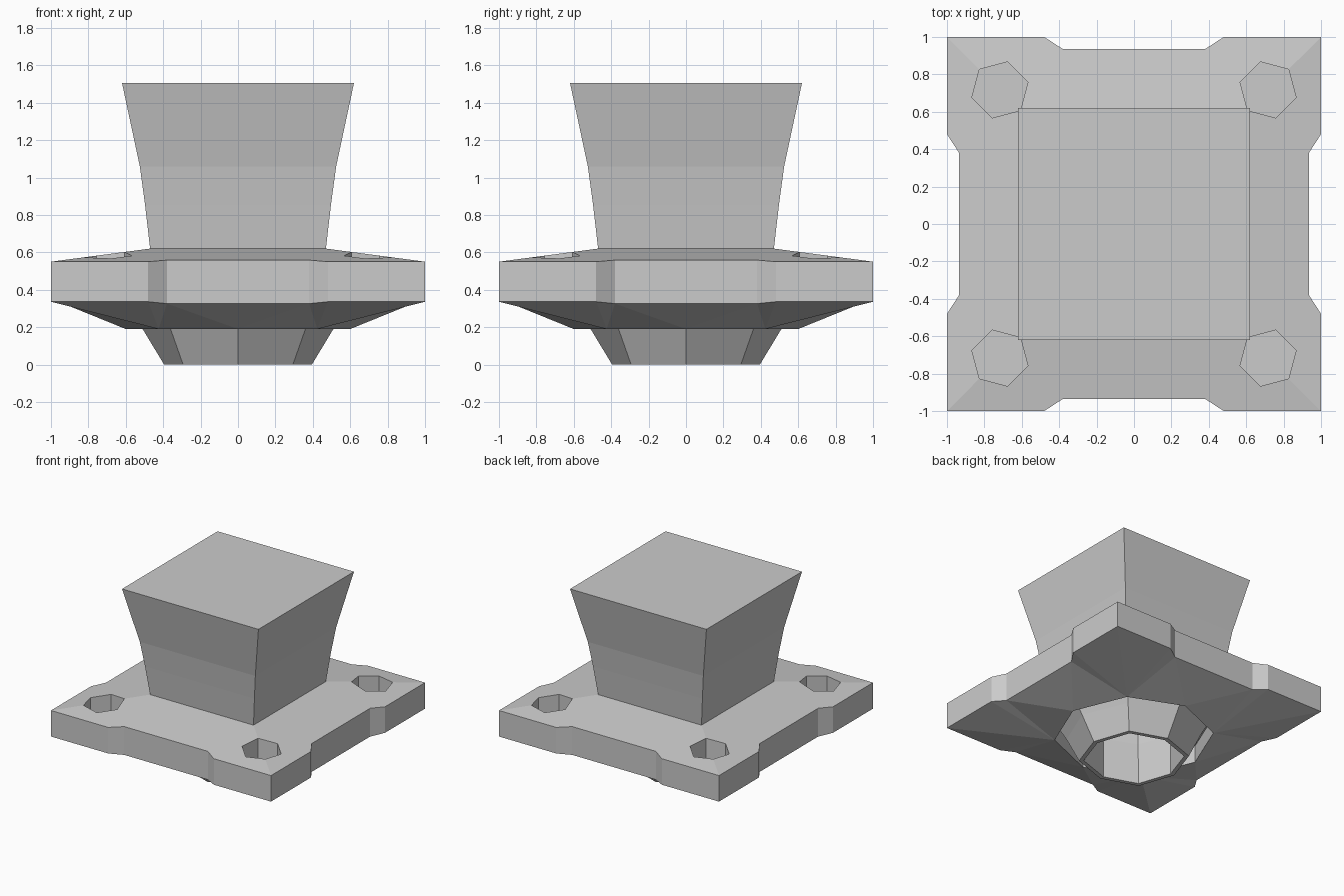
import bpy, bmesh, math

if "Cube" in bpy.data.objects:
    bpy.data.objects.remove(bpy.data.objects["Cube"])


def finish(name, bm):
    bmesh.ops.remove_doubles(bm, verts=bm.verts, dist=1e-4)
    bmesh.ops.recalc_face_normals(bm, faces=bm.faces)
    me = bpy.data.meshes.new(name)
    bm.to_mesh(me)
    bm.free()
    ob = bpy.data.objects.new(name, me)
    bpy.context.collection.objects.link(ob)
    return ob


def polygon(r, z, diag=None):
    # octagon with points on the axes
    return [((diag or r) * math.cos(i * math.pi / 4), (diag or r) * math.sin(i * math.pi / 4), z) if i % 2
            else (r * math.cos(i * math.pi / 4), r * math.sin(i * math.pi / 4), z) for i in range(8)]


def square(h, z):
    return [(h, h, z), (-h, h, z), (-h, -h, z), (h, -h, z)]


def loft(bm, rings, start=False, end=False, loop=False):
    vs = [[bm.verts.new(p) for p in ring] for ring in rings]
    pairs = list(zip(vs, vs[1:]))
    if loop:
        pairs.append((vs[-1], vs[0]))
    for a, b in pairs:
        for i in range(len(a)):
            j = (i + 1) % len(a)
            bm.faces.new((a[i], a[j], b[j], b[i]))
    if start:
        bm.faces.new(vs[0])
    if end:
        bm.faces.new(vs[-1])


# Base plate: notched outline, sloped top, faceted underside
bm = bmesh.new()
quarter = [(.935, .38, 1), (1, .48, 0), (1, 1, 0), (.48, 1, 0), (.38, .935, 1)]
low, high = [], []
for k in range(4):
    for x, y, notch in quarter:
        for _ in range(k):
            x, y = -y, x
        low.append((x, y, .326 if notch else .336))
        high.append((x, y, .5586 if notch else .55))
loft(bm, [low, high])


def face(*pts):
    bm.faces.new([bm.verts.new(p) for p in pts])


lip = polygon(.6, .19)
crown = square(.47, .62)
for k in range(4):
    p, q = low[k * 5:k * 5 + 5], low[k * 5 - 1]
    a, d, b = lip[2 * k], lip[2 * k + 1], lip[(2 * k + 2) % 8]
    face(a, q, p[0])
    face(a, p[0], d)
    for u, v in zip(p, p[1:]):
        face(u, v, d)
    face(p[4], b, d)
    # one planar top slope per side
    face(crown[k], crown[k - 1], *[high[k * 5 + i] for i in (-3, -2, -1, 0, 1, 2)])
face(*crown)
# Round recess and deep bore in the underside
loft(bm, [lip, polygon(.6, .33), polygon(.36, .33), polygon(.36, .58)], end=True)
plate = finish("base_plate", bm)

# Bolt holes
bm = bmesh.new()
for sx in (1, -1):
    for sy in (1, -1):
        turn = math.atan2(sy, sx)
        rings = [[(.717 * sx + .155 * math.cos(turn + i * math.pi / 3),
                   .717 * sy + .155 * math.sin(turn + i * math.pi / 3), z)
                  for i in range(6)] for z in (.4, .8)]
        loft(bm, rings, start=True, end=True)
cutter = finish("bolt_hole_cutter", bm)
cutter.hide_render = True
cutter.hide_set(True)
mod = plate.modifiers.new("bolt_holes", 'BOOLEAN')
mod.operation = 'DIFFERENCE'
mod.solver = 'EXACT'
mod.object = cutter

# Hollow tapered nozzle below the plate
bm = bmesh.new()
loft(bm, [polygon(.395, 0, .415), polygon(.51, .19), polygon(.595, .33),
          polygon(.36, .33), polygon(.36, 0, .38)], loop=True)
finish("nozzle", bm)

# Flared square block on top
bm = bmesh.new()
loft(bm, [square(h, z) for h, z in ((.47, .62), (.497, .855), (.525, 1.06), (.62, 1.505))],
     start=True, end=True)
finish("flared_block", bm)
